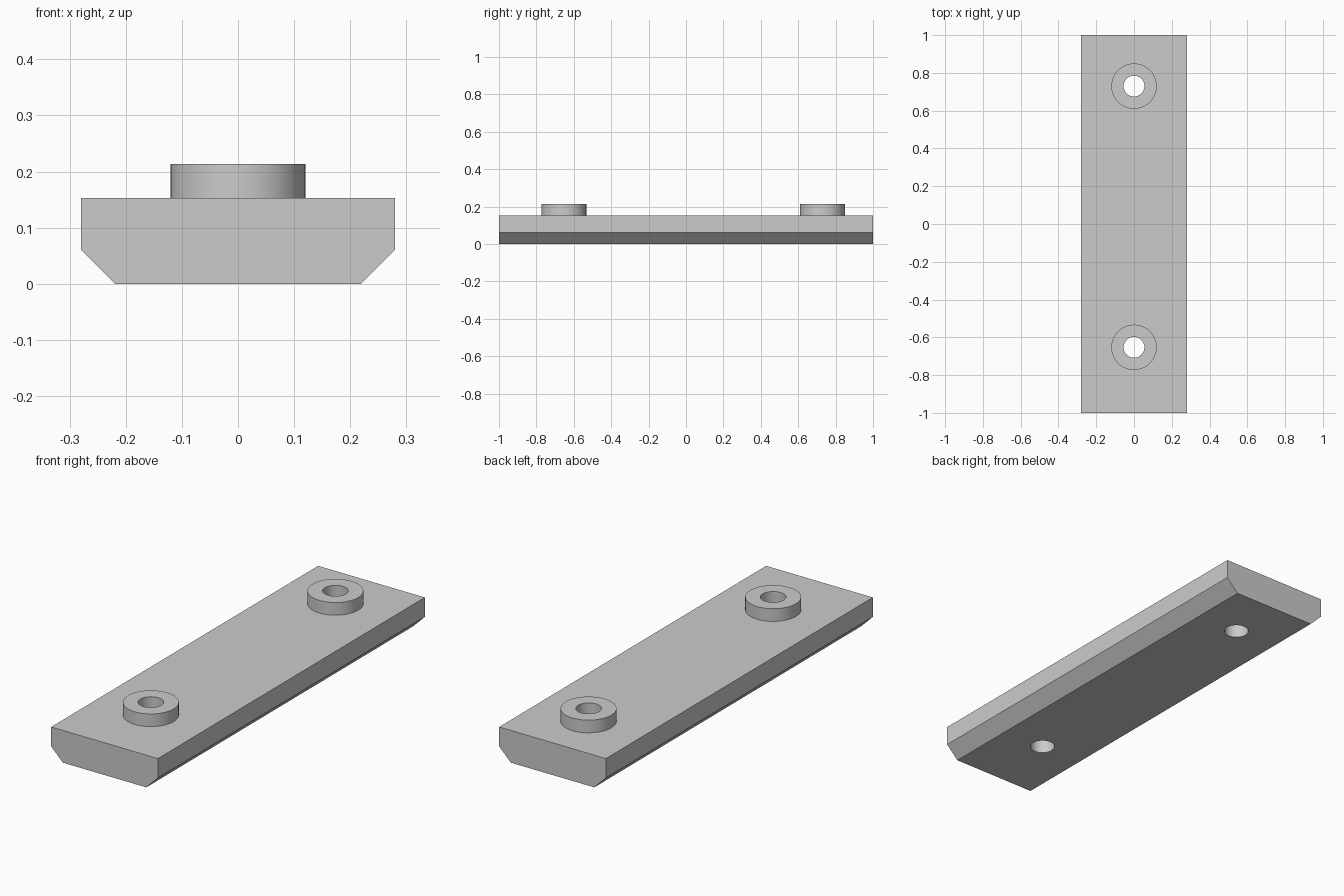
import bpy
import bmesh
from math import radians

if "Cube" in bpy.data.objects:
    bpy.data.objects.remove(bpy.data.objects["Cube"], do_unlink=True)

HALF_W, PLATE_TOP, BOSS_TOP = 0.28, 0.153, 0.213
CHAMFER = 0.061
BOSS_R, HOLE_R = 0.12, 0.055
BOSSES = {"front": -0.653, "back": 0.73}

grey = bpy.data.materials.new("light_grey")
grey.use_nodes = True
colour = (0.6, 0.6, 0.6, 1)
grey.diffuse_color = colour
grey.node_tree.nodes["Principled BSDF"].inputs["Base Color"].default_value = colour


def cylinder(name, radius, y, bottom, top):
    bpy.ops.mesh.primitive_cylinder_add(vertices=64, radius=radius, depth=top - bottom,
                                        location=(0, y, (top + bottom) / 2))
    obj = bpy.context.object
    obj.name = name
    obj.data.materials.append(grey)
    return obj


def boolean(target, other, operation):
    mod = target.modifiers.new(operation.lower(), "BOOLEAN")
    mod.operation = operation
    mod.solver = "EXACT"
    mod.object = other
    bpy.context.view_layer.objects.active = target
    bpy.ops.object.modifier_apply(modifier=mod.name)
    bpy.data.objects.remove(other, do_unlink=True)


# Plate: chamfered cross-section extruded along its length
bm = bmesh.new()
half = [(HALF_W - CHAMFER, 0), (HALF_W, CHAMFER), (HALF_W, PLATE_TOP)]
outline = half + [(-x, z) for x, z in reversed(half)]
face = bm.faces.new([bm.verts.new((x, -1, z)) for x, z in outline])
extruded = bmesh.ops.extrude_face_region(bm, geom=[face])["geom"]
bmesh.ops.translate(bm, vec=(0, 2, 0),
                    verts=[v for v in extruded if isinstance(v, bmesh.types.BMVert)])
bmesh.ops.recalc_face_normals(bm, faces=bm.faces)
mesh = bpy.data.meshes.new("plate")
bm.to_mesh(mesh)
bm.free()
mesh.materials.append(grey)
plate = bpy.data.objects.new("plate", mesh)
bpy.context.collection.objects.link(plate)

# Raised bosses joined to the plate, each with a through hole
for side, y in BOSSES.items():
    boolean(plate, cylinder(side + "_boss", BOSS_R, y, PLATE_TOP / 2, BOSS_TOP), "UNION")
    boolean(plate, cylinder(side + "_hole", HOLE_R, y, -0.1, BOSS_TOP + 0.1), "DIFFERENCE")

# Smooth round walls, sharp edges kept
bpy.ops.object.select_all(action="DESELECT")
plate.select_set(True)
bpy.context.view_layer.objects.active = plate
bpy.ops.object.shade_smooth_by_angle(angle=radians(30))
